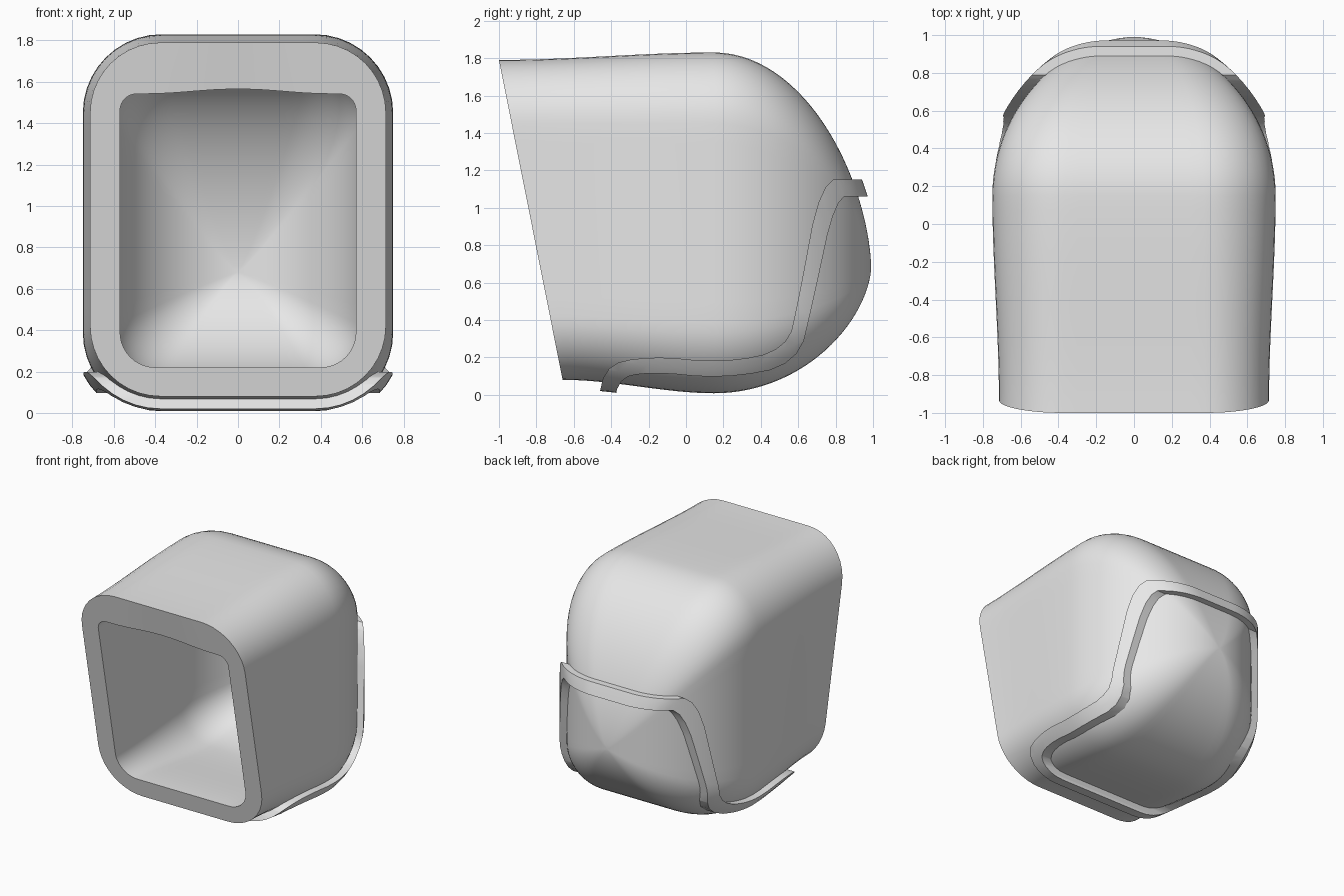
import bpy, bmesh, math

cube = bpy.data.objects.get("Cube")
if cube:
    bpy.data.objects.remove(cube)

grey = bpy.data.materials.new("plain grey")
grey.use_nodes = True
grey.diffuse_color = (0.8, 0.8, 0.8, 1)
grey.node_tree.nodes["Principled BSDF"].inputs["Base Color"].default_value = (0.8, 0.8, 0.8, 1)

MID_Y, MID_Z = 0.15, 0.68    # where the dome starts, height of its tip
CORNER, SIDE = 10, 10        # steps per corner and per straight side


def mix(a, b, t):
    return a + (b - a) * t


def rounded_rect(w, top, bottom, r_top, r_bottom):
    """Closed x,z outline with subdivided straight sides."""
    corners = [(w - r_top, top - r_top, r_top, 0),
               (-w + r_top, top - r_top, r_top, 1),
               (-w + r_bottom, bottom + r_bottom, r_bottom, 2),
               (w - r_bottom, bottom + r_bottom, r_bottom, 3)]
    arcs = []
    for cx, cz, r, quarter in corners:
        angles = [(quarter + i / CORNER) * math.pi / 2 for i in range(CORNER + 1)]
        arcs.append([(cx + r * math.cos(a), cz + r * math.sin(a)) for a in angles])
    pts = []
    for i, arc in enumerate(arcs):
        end, start = arc[-1], arcs[(i + 1) % 4][0]
        pts += arc
        pts += [(mix(end[0], start[0], k / SIDE), mix(end[1], start[1], k / SIDE))
                for k in range(1, SIDE)]
    return pts


def loft(bm, front, middle, tip_y, bump=0.0, tubes=16, domes=28):
    """Slanted tube that closes in a dome; returns the front ring."""
    rings = []
    for i in range(tubes + 1):
        s = i / tubes
        ease = s * s * (3 - 2 * s)
        ring = []
        for x, z in rounded_rect(*[mix(a, b, ease) for a, b in zip(front, middle)]):
            y = mix(-1 + (1.79 - z) * 0.199, MID_Y, s)
            if z > 1 and abs(x) < 0.45:
                z += bump * (1 - s) * math.cos(x / 0.9 * math.pi) ** 2
            ring.append(bm.verts.new((x, y, z)))
        rings.append(ring)
    w, top, bottom, r_top, r_bottom = middle
    for i in range(1, domes):
        u = math.sin(i / domes * math.pi / 2)
        f, fw = (1 - u * u) ** 0.6, (1 - u * u) ** 0.54
        outline = rounded_rect(w * fw, mix(MID_Z, top, f), mix(MID_Z, bottom, f),
                               r_top * f, r_bottom * f)
        y = mix(MID_Y, tip_y, u)
        rings.append([bm.verts.new((x, y, z)) for x, z in outline])
    for a, b in zip(rings, rings[1:]):
        bridge(bm, a, b)
    tip = bm.verts.new((0, tip_y, MID_Z))
    last = rings[-1]
    for i, v in enumerate(last):
        bm.faces.new((v, last[(i + 1) % len(last)], tip))
    return rings[0]


def bridge(bm, a, b):
    for i in range(len(a)):
        j = (i + 1) % len(a)
        bm.faces.new((a[i], a[j], b[j], b[i]))


def outer(bm, grow=0.0):
    front = (0.715 + grow, 1.79 + grow, 0.08 - grow, 0.34 + grow, 0.34 + grow)
    middle = (0.75 + grow, 1.83 + grow, 0.008 - grow, 0.38 + grow, 0.38 + grow)
    return loft(bm, front, middle, 0.99 + grow)


def finish(bm, name):
    bmesh.ops.recalc_face_normals(bm, faces=bm.faces)
    mesh = bpy.data.meshes.new(name)
    bm.to_mesh(mesh)
    bm.free()
    mesh.materials.append(grey)
    obj = bpy.data.objects.new(name, mesh)
    bpy.context.collection.objects.link(obj)
    return obj


def smooth(obj):
    bpy.ops.object.select_all(action='DESELECT')
    obj.select_set(True)
    bpy.context.view_layer.objects.active = obj
    bpy.ops.object.shade_smooth_by_angle(angle=math.radians(35))


def solid(name, grow):
    bm = bmesh.new()
    bm.faces.new(outer(bm, grow))
    obj = finish(bm, name)
    obj.hide_render = True
    return obj


def round_path(pts, times=2):
    """Corner cutting that keeps both ends."""
    for _ in range(times):
        cut = [pts[0]]
        for (ay, az), (by, bz) in zip(pts, pts[1:]):
            cut += [(mix(ay, by, t), mix(az, bz, t)) for t in (0.25, 0.75)]
        pts = cut + [pts[-1]]
    return pts


# Hollow shell: outer skin, inner skin and the flat slanted rim between them
bm = bmesh.new()
outer_rim = outer(bm)
inner_rim = loft(bm, (0.57, 1.542, 0.22, 0.08, 0.17),
                 (0.6, 1.66, 0.17, 0.25, 0.25), 0.84, bump=0.024)
bridge(bm, outer_rim, inner_rim)
shell = finish(bm, "shell")
smooth(shell)

# Raised band: a side-on ribbon trimmed to a thin layer over the shell
upper = [(-0.46, -0.2), (-0.46, 0.15), (-0.2, 0.21), (0.2, 0.17), (0.54, 0.24),
         (0.6, 0.5), (0.72, 1.15), (0.9, 1.15), (1.2, 1.15)]
lower = [(-0.38, -0.2), (-0.38, 0.08), (-0.2, 0.125), (0.2, 0.085), (0.6, 0.16),
         (0.68, 0.5), (0.8, 1.06), (0.92, 1.06), (1.2, 1.06)]
bm = bmesh.new()
outline = round_path(upper) + round_path(lower)[::-1]
left, right = [[bm.verts.new((x, y, z)) for y, z in outline] for x in (1, -1)]
bridge(bm, left, right)
bm.faces.new(left)
bm.faces.new(right)
band = finish(bm, "raised_band")
cutters = [(solid("band_limit", 0.05), 'INTERSECT'), (solid("band_core", -0.01), 'DIFFERENCE')]
for cutter, operation in cutters:
    mod = band.modifiers.new(operation, 'BOOLEAN')
    mod.operation, mod.object, mod.solver = operation, cutter, 'EXACT'
bpy.context.view_layer.update()
trimmed = bpy.data.meshes.new_from_object(
    band.evaluated_get(bpy.context.evaluated_depsgraph_get()))
band.modifiers.clear()
band.data = trimmed
band.data.materials.clear()
band.data.materials.append(grey)
for cutter, _ in cutters:
    bpy.data.objects.remove(cutter)
smooth(band)
